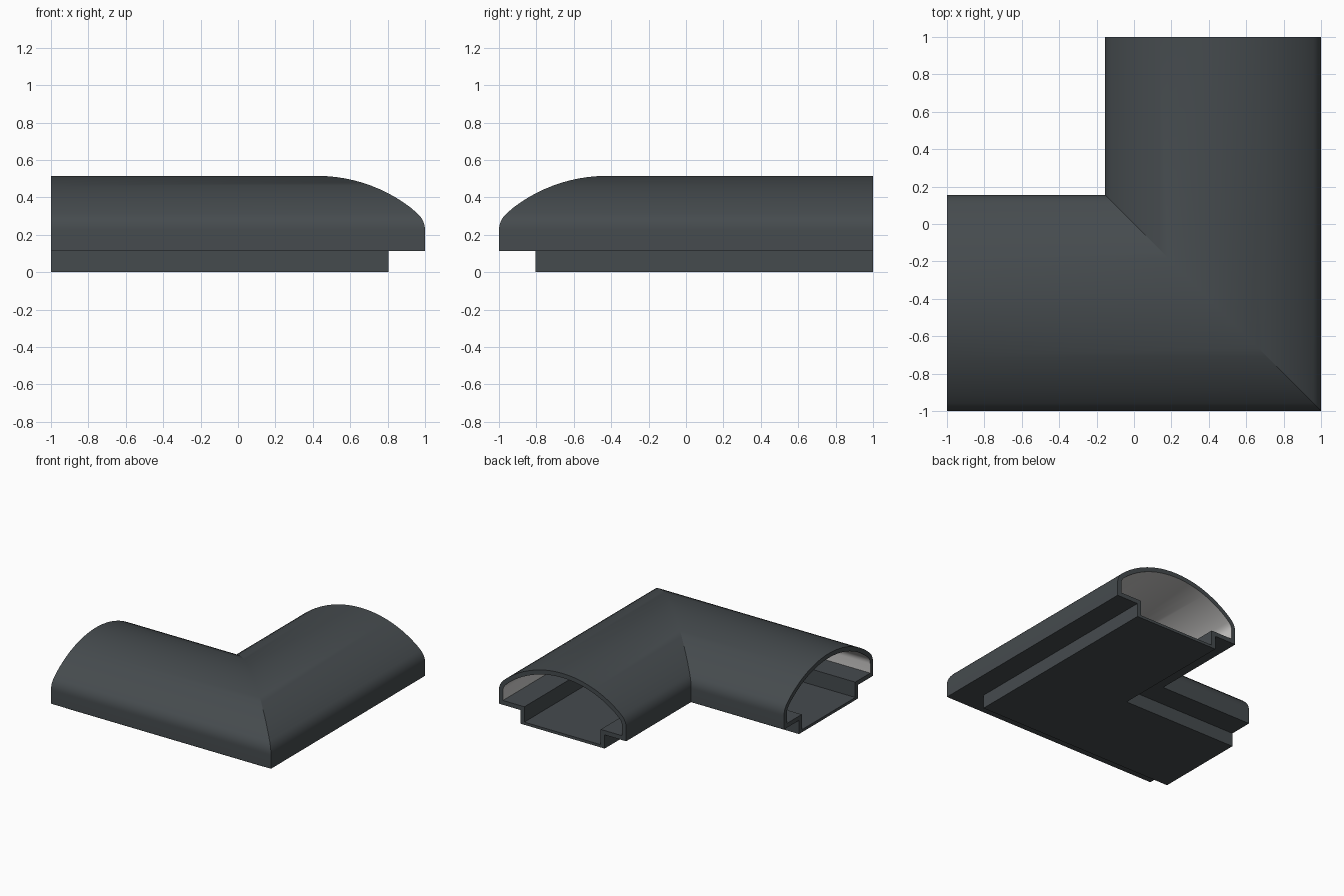
import bpy, bmesh, math

if "Cube" in bpy.data.objects:
    bpy.data.objects.remove(bpy.data.objects["Cube"])

HALF, MID = 0.578, 0.422      # half width of the section, centre offset
T = 0.036                     # wall thickness


def material(name, rgb):
    m = bpy.data.materials.new(name)
    m.diffuse_color = (*rgb, 1)
    m.use_nodes = True
    m.node_tree.nodes["Principled BSDF"].inputs["Base Color"].default_value = m.diffuse_color
    return m


def dome_half(off):
    """Right half of the arch, foot to crown, inset by off."""
    big, small, a = 0.824 - off, 0.12 - off, math.radians(40.8)
    cz = 0.515 - 0.824
    pts = []
    for i in range(7):        # shoulder fillet
        t = math.pi / 2 - (math.pi / 2 - a) * i / 6
        pts.append((HALF - 0.12 + small * math.sin(t), 0.224 + small * math.cos(t)))
    for i in range(1, 13):    # shallow crown
        t = a * (1 - i / 12)
        pts.append((big * math.sin(t), cz + big * math.cos(t)))
    return pts


# Right half section: outside (floor to crown), then inside (crown to floor)
STEP, LEDGE, FLOOR = HALF - 0.195, 0.112, 0.022
outer = [(STEP, 0), (STEP, LEDGE), (HALF, LEDGE)] + dome_half(0)
inner = [(STEP - T, FLOOR), (STEP - T, LEDGE + T), (HALF - T, LEDGE + T)] + dome_half(T)


def full(half):
    return half + [(-u, z) for u, z in reversed(half) if u > 1e-6]


out_loop, in_loop = full(outer), full(inner)

# Sweep both loops along the mitred path
bm = bmesh.new()
stations = [lambda u, z: (-1, -u, z), lambda u, z: (u, -u, z), lambda u, z: (u, 1, z)]


def rings(loop):
    return [[bm.verts.new(s(u + MID, z)) for u, z in loop] for s in stations]


ro, ri = rings(out_loop), rings(in_loop)
n = len(out_loop)
for i in range(n):
    j = (i + 1) % n
    for k in range(2):
        bm.faces.new((ro[k][i], ro[k][j], ro[k + 1][j], ro[k + 1][i]))
        f = bm.faces.new((ri[k][i], ri[k + 1][i], ri[k + 1][j], ri[k][j]))
        # inside of the arch is pale
        if 2 <= i < n - 3:
            f.material_index = 1
    for k in (0, 2):          # open end rims
        bm.faces.new((ro[k][i], ro[k][j], ri[k][j], ri[k][i]))
bmesh.ops.recalc_face_normals(bm, faces=bm.faces)

mesh = bpy.data.meshes.new("corner_channel")
bm.to_mesh(mesh)
bm.free()
mesh.materials.append(material("dark slate", (0.06, 0.07, 0.076)))
mesh.materials.append(material("pale grey", (0.62, 0.61, 0.60)))
obj = bpy.data.objects.new("corner_channel", mesh)
bpy.context.collection.objects.link(obj)
bpy.context.view_layer.objects.active = obj
obj.select_set(True)
bpy.ops.object.shade_smooth_by_angle(angle=math.radians(25))
